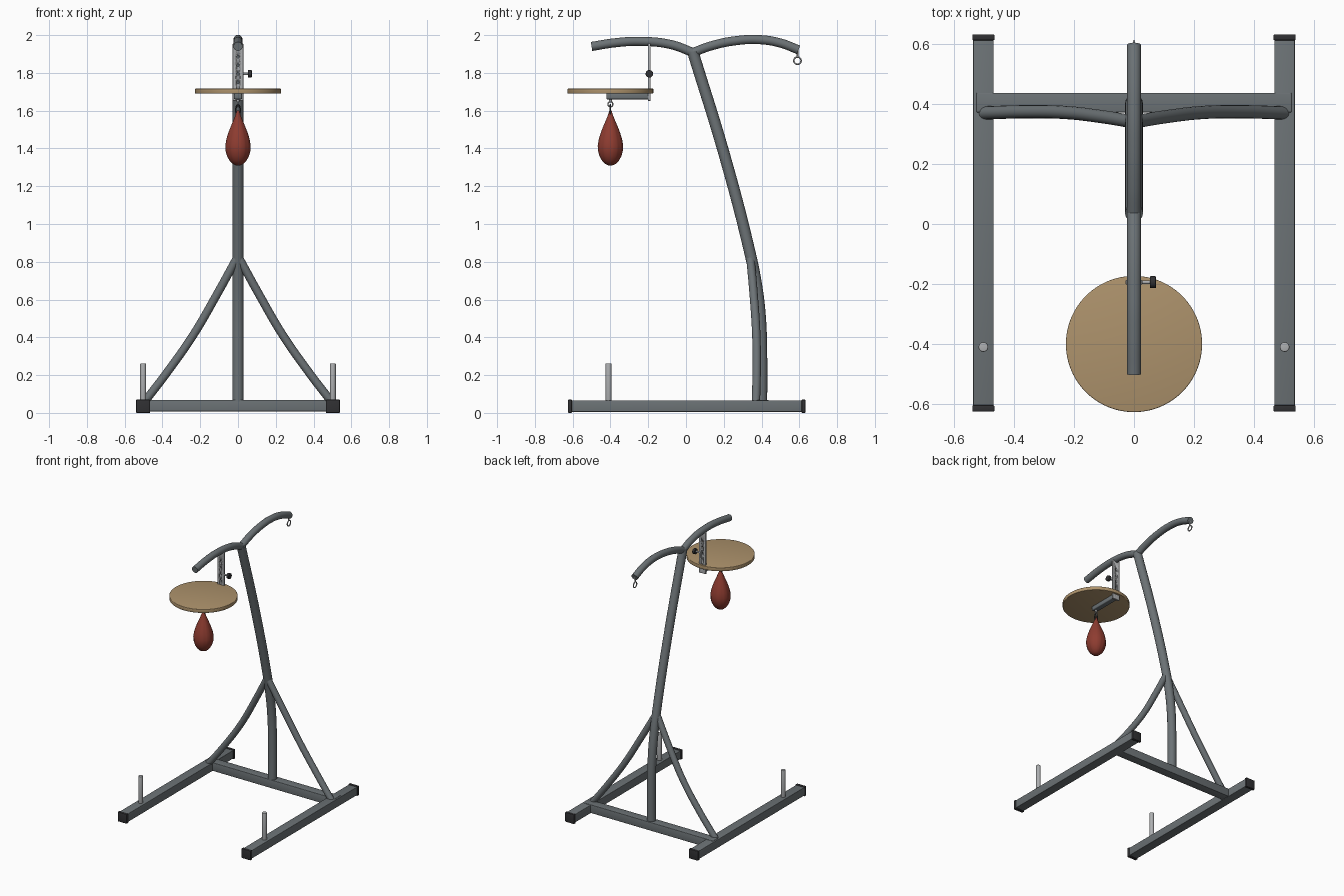
import bpy, bmesh, math
from mathutils import Vector

if "Cube" in bpy.data.objects:
    bpy.data.objects.remove(bpy.data.objects["Cube"])


def material(name, rgb):
    m = bpy.data.materials.new(name)
    m.diffuse_color = (*rgb, 1)
    m.use_nodes = True
    m.node_tree.nodes["Principled BSDF"].inputs["Base Color"].default_value = m.diffuse_color
    return m


STEEL = material("dark_steel", (0.15, 0.17, 0.18))
BLACK = material("black_plastic", (0.03, 0.03, 0.033))
ZINC = material("zinc", (0.42, 0.43, 0.44))
WOOD = material("wood", (0.42, 0.29, 0.15))
LEATHER = material("leather", (0.27, 0.045, 0.03))


def finish(name, bm, mat, angle=35):
    bmesh.ops.recalc_face_normals(bm, faces=bm.faces)
    me = bpy.data.meshes.new(name)
    bm.to_mesh(me)
    bm.free()
    ob = bpy.data.objects.new(name, me)
    bpy.context.collection.objects.link(ob)
    me.materials.append(mat)
    smooth(ob, angle)
    return ob


def smooth(ob, angle=35):
    bpy.ops.object.select_all(action='DESELECT')
    ob.select_set(True)
    bpy.context.view_layer.objects.active = ob
    bpy.ops.object.shade_smooth_by_angle(angle=math.radians(angle))


def box(name, lo, hi, mat, bevel=0.0):
    lo, hi = Vector(lo), Vector(hi)
    bm = bmesh.new()
    bmesh.ops.create_cube(bm, size=1)
    for v in bm.verts:
        v.co = (lo + hi) / 2 + v.co * (hi - lo)
    if bevel:
        bmesh.ops.bevel(bm, geom=bm.edges[:], offset=bevel, segments=3,
                        profile=0.5, affect='EDGES')
    return finish(name, bm, mat)


def rod(name, a, b, r, mat, bevel=0.0, sides=32):
    a, b = Vector(a), Vector(b)
    bm = bmesh.new()
    bmesh.ops.create_cone(bm, cap_ends=True, segments=sides, radius1=r, radius2=r,
                          depth=(b - a).length)
    if bevel:
        rims = [e for e in bm.edges if any(len(f.verts) > 4 for f in e.link_faces)]
        bmesh.ops.bevel(bm, geom=rims, offset=bevel, segments=3, profile=0.5,
                        affect='EDGES')
    rot = Vector((0, 0, 1)).rotation_difference(b - a).to_matrix()
    for v in bm.verts:
        v.co = (a + b) / 2 + rot @ v.co
    return finish(name, bm, mat)


def tube(name, pts, r, mat, cyclic=False):
    cu = bpy.data.curves.new(name, 'CURVE')
    cu.dimensions = '3D'
    cu.bevel_depth, cu.bevel_resolution = r, 6
    cu.resolution_u, cu.use_fill_caps = 10, True
    sp = cu.splines.new('BEZIER')
    sp.bezier_points.add(len(pts) - 1)
    sp.use_cyclic_u = cyclic
    for p, co in zip(sp.bezier_points, pts):
        p.co = co
        p.handle_left_type = p.handle_right_type = 'AUTO'
    ob = bpy.data.objects.new(name, cu)
    bpy.context.collection.objects.link(ob)
    bpy.ops.object.select_all(action='DESELECT')
    ob.select_set(True)
    bpy.context.view_layer.objects.active = ob
    bpy.ops.object.convert(target='MESH')
    ob = bpy.context.view_layer.objects.active
    ob.data.materials.clear()
    ob.data.materials.append(mat)
    smooth(ob, 50)
    return ob


def ring(name, centre, rx, rz, r, axis, mat):
    pts = []
    for i in range(8):
        a = math.tau * i / 8
        flat = rx * math.cos(a)
        off = (flat, 0, rz * math.sin(a)) if axis == 'x' else (0, flat, rz * math.sin(a))
        pts.append(Vector(centre) + Vector(off))
    return tube(name, pts, r, mat, True)


# base: side rails, end caps, weight pegs, curved struts
for s, side in ((-1, "left"), (1, "right")):
    x = s * 0.502
    box(side + "_rail", (x - 0.034, -0.615, 0.006), (x + 0.034, 0.62, 0.066), STEEL, 0.003)
    for y0, y1, end in ((-0.625, -0.604, "front"), (0.612, 0.632, "rear")):
        box(f"{side}_{end}_cap", (x - 0.037, y0, 0), (x + 0.037, y1, 0.07), BLACK, 0.004)
    rod(side + "_weight_peg", (x, -0.41, 0.05), (x, -0.41, 0.262), 0.016, ZINC, 0.004)
    tube(side + "_strut", [(s * 0.50, 0.37, 0.052), (s * 0.375, 0.374, 0.215),
                           (s * 0.235, 0.372, 0.415), (s * 0.11, 0.358, 0.63),
                           (0, 0.34, 0.83)], 0.022, STEEL)
box("cross_beam", (-0.525, 0.372, 0.008), (0.525, 0.437, 0.069), STEEL, 0.003)

# leaning main post and the two top arms
tube("main_post", [(0, 0.40, 0.06), (0, 0.40, 0.3), (0, 0.392, 0.52), (0, 0.369, 0.7),
                   (0, 0.338, 0.85), (0, 0.205, 1.36), (0, 0.036, 1.912)], 0.03, STEEL)
tube("front_arm", [(0, 0.045, 1.905), (0, -0.08, 1.95), (0, -0.24, 1.967),
                   (0, -0.37, 1.96), (0, -0.50, 1.94)], 0.024, STEEL)
tube("rear_arm", [(0, 0.025, 1.903), (0, 0.13, 1.942), (0, 0.26, 1.97),
                  (0, 0.39, 1.976), (0, 0.50, 1.958), (0, 0.596, 1.922)], 0.024, STEEL)

# hanging eye under the rear arm
rod("rear_eye_stem", (0, 0.59, 1.882), (0, 0.59, 1.925), 0.005, ZINC, sides=16)
ring("rear_eye", (0, 0.59, 1.865), 0.019, 0.019, 0.004, 'y', ZINC)

# height bar with adjustment holes
bar = box("height_bar", (-0.028, -0.201, 1.652), (0.028, -0.187, 1.955), ZINC, 0.002)
bm = bmesh.new()
for i in range(6):
    made = bmesh.ops.create_cone(bm, cap_ends=True, segments=16, radius1=0.007,
                                 radius2=0.007, depth=0.06)["verts"]
    for v in made:
        v.co = Vector((v.co.x, v.co.z - 0.194, v.co.y + 1.885 - 0.045 * i))
cutter = finish("hole_cutter", bm, BLACK)
cutter.hide_render = True
cutter.hide_viewport = True
mod = bar.modifiers.new("holes", 'BOOLEAN')
mod.operation, mod.object, mod.solver = 'DIFFERENCE', cutter, 'EXACT'

# locking knob
rod("knob_shaft", (0.02, -0.194, 1.795), (0.056, -0.194, 1.795), 0.006, ZINC, sides=16)
rod("knob", (0.053, -0.194, 1.795), (0.073, -0.194, 1.795), 0.02, BLACK, 0.003)

# round rebound board and its bracket
rod("rebound_board", (0, -0.40, 1.69), (0, -0.40, 1.717), 0.227, WOOD, 0.004, 96)
box("board_bracket", (-0.021, -0.422, 1.66), (0.021, -0.195, 1.691), STEEL, 0.006)

# swivel and hanging loops
rod("swivel_stem", (0, -0.40, 1.645), (0, -0.40, 1.665), 0.008, ZINC, sides=16)
ring("swivel_ring", (0, -0.40, 1.634), 0.013, 0.013, 0.0035, 'y', ZINC)
ring("bag_loop", (0, -0.40, 1.602), 0.011, 0.03, 0.004, 'x', BLACK)

# teardrop bag: lathed profile, creased lightly at eight seams
profile = [(0.006, 1.60), (0.013, 1.578), (0.024, 1.55), (0.037, 1.52), (0.051, 1.485),
           (0.062, 1.45), (0.068, 1.415), (0.067, 1.39), (0.059, 1.36), (0.045, 1.335),
           (0.028, 1.318), (0.012, 1.311)]
SIDES = 48
bm = bmesh.new()
loops = []
for r, z in profile:
    loop = []
    for i in range(SIDES):
        a = math.tau * i / SIDES
        k = r * (0.97 if i % 6 == 0 else 1.0)
        loop.append(bm.verts.new((k * math.cos(a), k * math.sin(a) - 0.40, z)))
    loops.append(loop)
for a, b in zip(loops, loops[1:]):
    for i in range(SIDES):
        j = (i + 1) % SIDES
        bm.faces.new((a[i], a[j], b[j], b[i]))
bm.faces.new(loops[0])
bm.faces.new(loops[-1])
finish("speed_bag", bm, LEATHER, 40)
